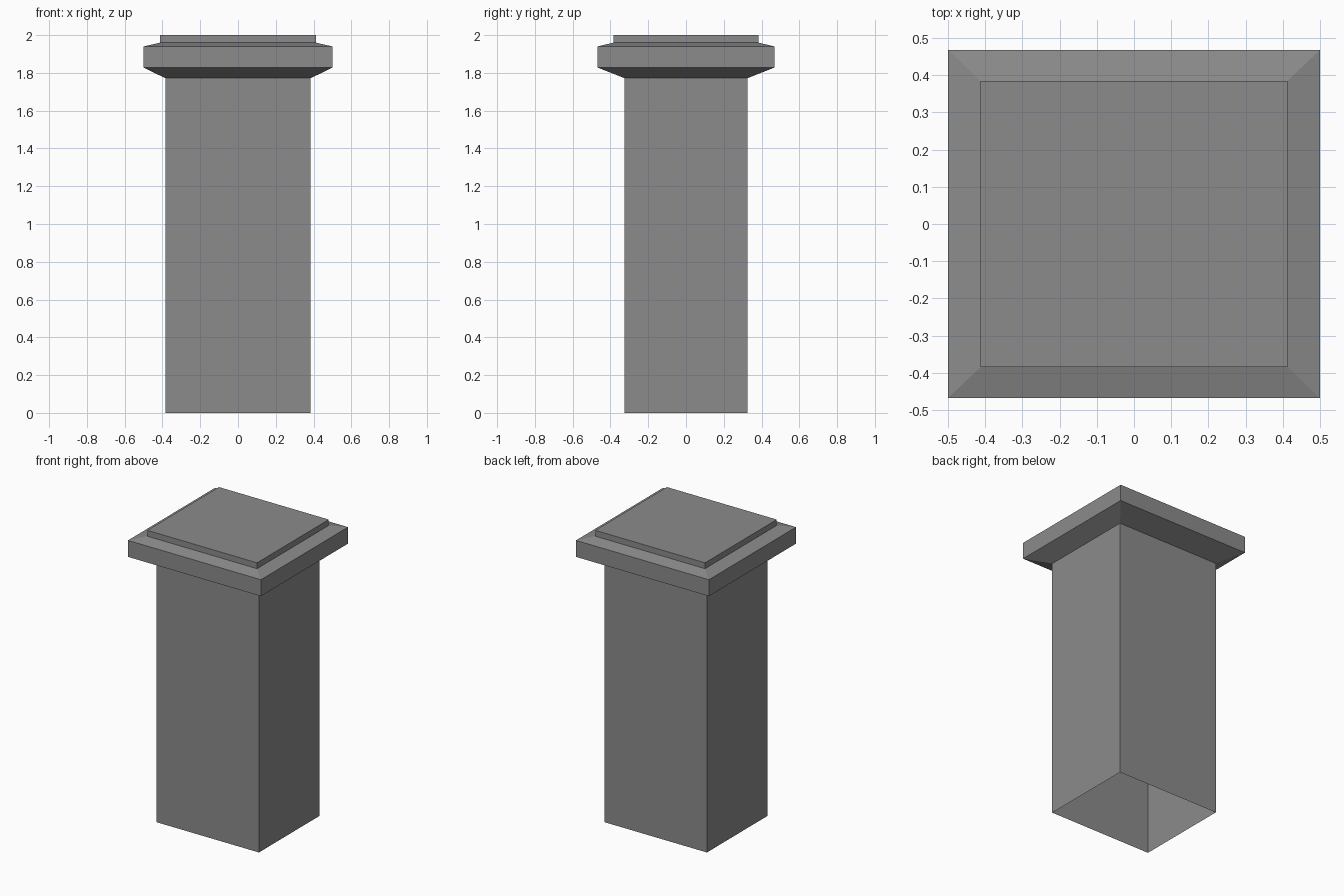
import bpy
import bmesh

if "Cube" in bpy.data.objects:
    bpy.data.objects.remove(bpy.data.objects["Cube"])

stone = bpy.data.materials.new("grey stone")
stone.diffuse_color = (0.26, 0.26, 0.26, 1.0)
stone.use_nodes = True
stone.node_tree.nodes["Principled BSDF"].inputs["Base Color"].default_value = stone.diffuse_color


def rect_loft(name, sections, close_top=False):
    """Skin a stack of rectangles given as (half x, half y, z)."""
    bm = bmesh.new()
    rings = [[bm.verts.new((sx * hx, sy * hy, z))
              for sx, sy in ((-1, -1), (1, -1), (1, 1), (-1, 1))]
             for hx, hy, z in sections]
    for low, high in zip(rings, rings[1:]):
        for i in range(4):
            j = (i + 1) % 4
            bm.faces.new((low[i], low[j], high[j], high[i]))
    if close_top:
        bm.faces.new(rings[-1])
    mesh = bpy.data.meshes.new(name)
    bm.to_mesh(mesh)
    bm.free()
    mesh.materials.append(stone)
    obj = bpy.data.objects.new(name, mesh)
    bpy.context.collection.objects.link(obj)
    return obj


# Hollow shaft, open at the bottom
rect_loft("pillar_shaft", [(0.385, 0.325, 0.0), (0.385, 0.325, 1.772)])

# Capital: flared underside, upright band, shallow slope, raised top slab
rect_loft("pillar_capital", [
    (0.385, 0.325, 1.772),
    (0.5, 0.468, 1.828),
    (0.5, 0.468, 1.94),
    (0.413, 0.385, 1.96),
    (0.413, 0.385, 2.0),
], close_top=True)
